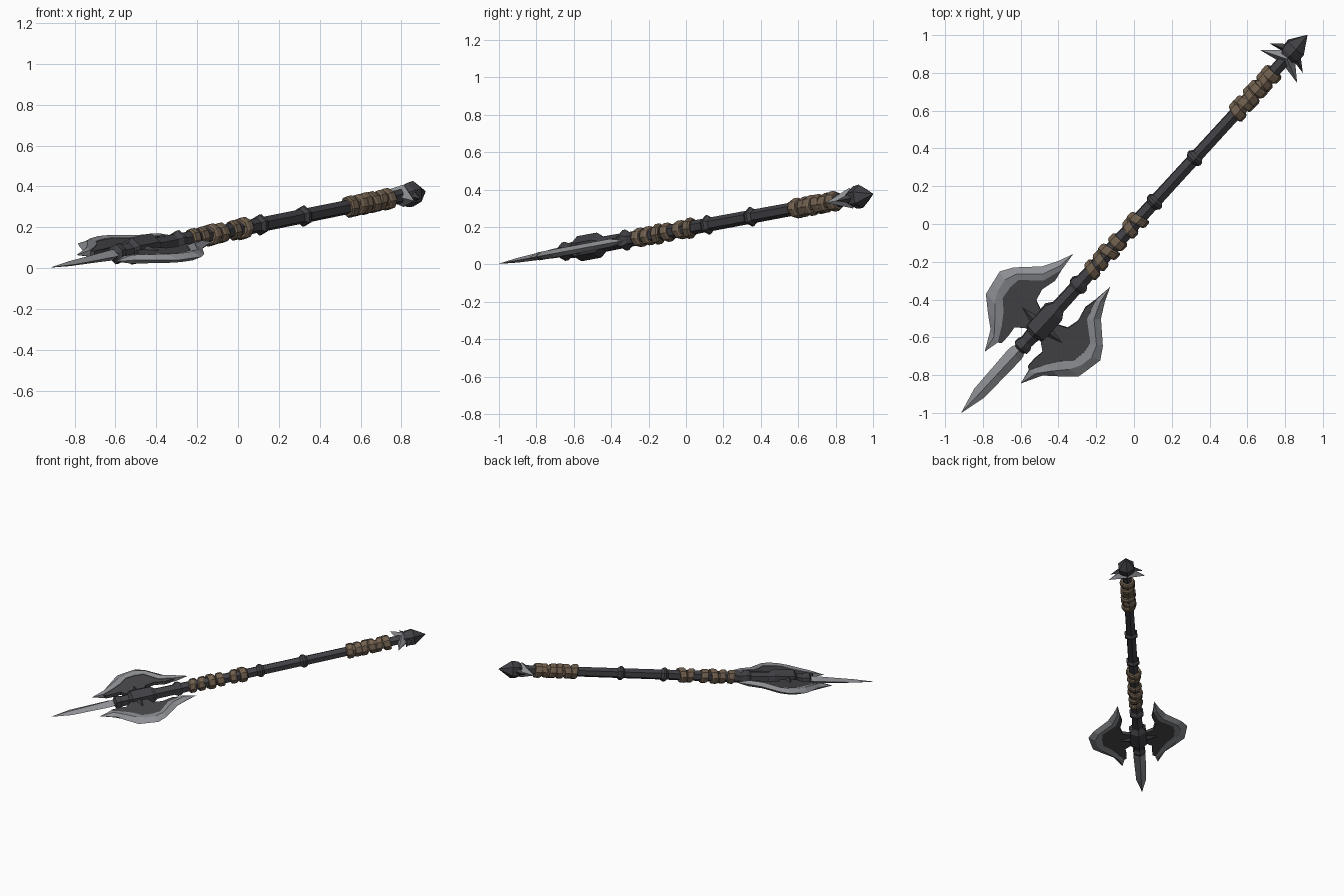
import bpy, bmesh, math, random
from mathutils import Vector, Matrix

if "Cube" in bpy.data.objects:
    bpy.data.objects.remove(bpy.data.objects["Cube"])

random.seed(4)

# Weapon frame: X across the blades, Y from spear tip to pommel, Z out of the blade plane
Y = Vector((0.669, 0.7303, 0.136)).normalized()
Z = Vector((0, -0.183, 0.983)).normalized()
X = Y.cross(Z).normalized()
Z = X.cross(Y)
FRAME = Matrix((X, Y, Z)).transposed().to_4x4()
FRAME.translation = (-0.913, -0.998, 0.004)


def material(name, rgb):
    m = bpy.data.materials.new(name)
    m.diffuse_color = (*rgb, 1)
    m.use_nodes = True
    m.node_tree.nodes["Principled BSDF"].inputs["Base Color"].default_value = m.diffuse_color
    return m


IRON = material("dark iron", (0.052, 0.050, 0.058))
PLATE = material("plate iron", (0.062, 0.061, 0.066))
STEEL = material("steel", (0.27, 0.28, 0.30))
LEATHER = material("leather", (0.165, 0.118, 0.078))


def finish(name, bm, mat):
    bmesh.ops.remove_doubles(bm, verts=bm.verts, dist=1e-5)
    bmesh.ops.recalc_face_normals(bm, faces=bm.faces)
    me = bpy.data.meshes.new(name)
    bm.to_mesh(me)
    bm.free()
    me.materials.append(mat)
    ob = bpy.data.objects.new(name, me)
    ob.matrix_world = FRAME
    bpy.context.collection.objects.link(ob)
    return ob


def loft(bm, rings, caps=True):
    """Skin a list of equal-sized point rings."""
    vs = [[bm.verts.new(p) for p in r] for r in rings]
    n = len(vs[0])
    for a, b in zip(vs, vs[1:]):
        for i in range(n):
            j = (i + 1) % n
            bm.faces.new((a[i], a[j], b[j], b[i]))
    if caps:
        bm.faces.new(vs[0])
        bm.faces.new(vs[-1])


def turned(name, profile, mat, sides=6, flat=1.0, tilt=(0, 0)):
    """Faceted solid around the shaft from (along, radius) pairs."""
    bm = bmesh.new()
    rings = []
    for s, r in profile:
        ring = []
        for k in range(sides):
            a = math.pi / 2 + math.tau * k / sides
            x, z = r * math.cos(a), r * math.sin(a) * flat
            ring.append((x, s + tilt[0] * x + tilt[1] * z, z))
        rings.append(ring)
    loft(bm, rings)
    return finish(name, bm, mat)


def spike(name, base, tip, wide, thick, mat):
    """Four-sided spike from a base centre to a tip, in the blade plane."""
    b, t = Vector((*base, 0)), Vector((*tip, 0))
    side = Vector((0, 0, 1)).cross((t - b).normalized()) * wide
    up = Vector((0, 0, thick))
    bm = bmesh.new()
    ring = [bm.verts.new(b + o) for o in (side, up, -side, -up)]
    end = bm.verts.new(t)
    bm.faces.new(ring)
    for i in range(4):
        bm.faces.new((ring[i], ring[(i + 1) % 4], end))
    return finish(name, bm, mat)


# Shaft
turned("shaft", [(0.74, 0.042), (0.95, 0.040), (1.5, 0.037), (2.62, 0.035)], IRON)

# Collars along the shaft
for s, r, w in ((0.925, 0.056, 0.035), (1.527, 0.052, 0.025), (1.844, 0.052, 0.025)):
    turned("collar", [(s - w, 0.037), (s - w * 0.3, r), (s + w * 0.3, r), (s + w, 0.037)], IRON)

# Head hub and spear socket
turned("hub", [(0.56, 0.042), (0.585, 0.068), (0.73, 0.068), (0.765, 0.042)], IRON)
turned("socket", [(0.455, 0.026), (0.47, 0.050), (0.495, 0.050), (0.515, 0.040), (0.57, 0.046)], IRON)

# Leather wraps
for s in (1.035, 1.100, 1.165, 1.235, 1.335, 1.395,
          2.185, 2.238, 2.291, 2.344, 2.397, 2.450):
    r = 0.053 + random.uniform(-0.003, 0.003)
    turned("leather_wrap", [(s - 0.025, r - 0.007), (s - 0.015, r), (s + 0.015, r), (s + 0.025, r - 0.007)],
           LEATHER, 8, 1.0, (random.uniform(-0.3, 0.3), random.uniform(-0.2, 0.2)))
turned("wrap_core", [(2.17, 0.041), (2.46, 0.041)], LEATHER)

# Spear point: diamond section
bm = bmesh.new()
loft(bm, [[(w, s, 0), (0, s, h), (-w, s, 0), (0, s, -h)] for s, w, h in
          ((0.0, 0.001, 0.001), (0.14, 0.036, 0.013), (0.28, 0.040, 0.019),
           (0.42, 0.044, 0.026), (0.445, 0.040, 0.028), (0.475, 0.022, 0.022))])
finish("spear_point", bm, STEEL)

# Axe blade: outer cutting edge and inner border as (along, across)
OUTER = [(1.03, .132), (.95, .165), (.87, .210), (.765, .318), (.70, .358), (.63, .345),
         (.56, .331), (.49, .253), (.435, .185), (.325, .128)]
INNER = [(1.03, .132), (.93, .122), (.82, .155), (.735, .255), (.675, .262), (.605, .252),
         (.555, .200), (.49, .155), (.41, .112), (.325, .128)]
# Plate edge on the shaft side
HOLLOW = [(.42, .094), (.475, .093), (.53, .100), (.565, .055), (.58, .0),
          (.68, .0), (.69, .055), (.715, .112), (.78, .128), (.86, .108)]

for sign, label in ((1, "right"), (-1, "left")):
    # Steel edge: bevelled to a ridge on both faces
    bm = bmesh.new()
    rings = []
    for i, ((so, to), (si, ti)) in enumerate(zip(OUTER, INNER)):
        k = 0 if i in (0, len(OUTER) - 1) else 1
        sm, tm = so * 0.5 + si * 0.5, to * 0.5 + ti * 0.5
        rings.append([(sign * to, so, 0), (sign * tm, sm, 0.022 * k), (sign * ti, si, 0.016 * k),
                      (sign * ti, si, -0.016 * k), (sign * tm, sm, -0.022 * k)])
    loft(bm, rings, caps=False)
    bmesh.ops.dissolve_degenerate(bm, dist=1e-5, edges=bm.edges)
    finish(label + "_blade_edge", bm, STEEL)

    # Dark plate joining the edge to the hub
    bm = bmesh.new()
    outline = INNER[1:-1] + HOLLOW
    low = bm.faces.new([bm.verts.new((sign * t, s, -0.012)) for s, t in outline])
    ext = bmesh.ops.extrude_face_region(bm, geom=[low], use_keep_orig=True)
    bmesh.ops.translate(bm, vec=(0, 0, 0.024),
                        verts=[v for v in ext["geom"] if isinstance(v, bmesh.types.BMVert)])
    bmesh.ops.triangulate(bm, faces=[f for f in bm.faces if len(f.verts) > 4])
    finish(label + "_blade_plate", bm, PLATE)

    # Thick arm between hub and plate
    spike(label + "_blade_arm", (sign * 0.02, 0.63), (sign * 0.20, 0.64), 0.05, 0.036, IRON)

    # Swept pommel guard: steel horn with a dark horn behind
    spike(label + "_guard_horn", (0, 0.0 + 2.575), (sign * 0.132, 2.508), 0.042, 0.056, STEEL)
    spike(label + "_rear_horn", (0, 2.625), (sign * 0.119, 2.568), 0.035, 0.040, IRON)

# Pommel
turned("pommel", [(2.56, 0.036), (2.60, 0.060), (2.645, 0.064), (2.735, 0.002)], IRON)
